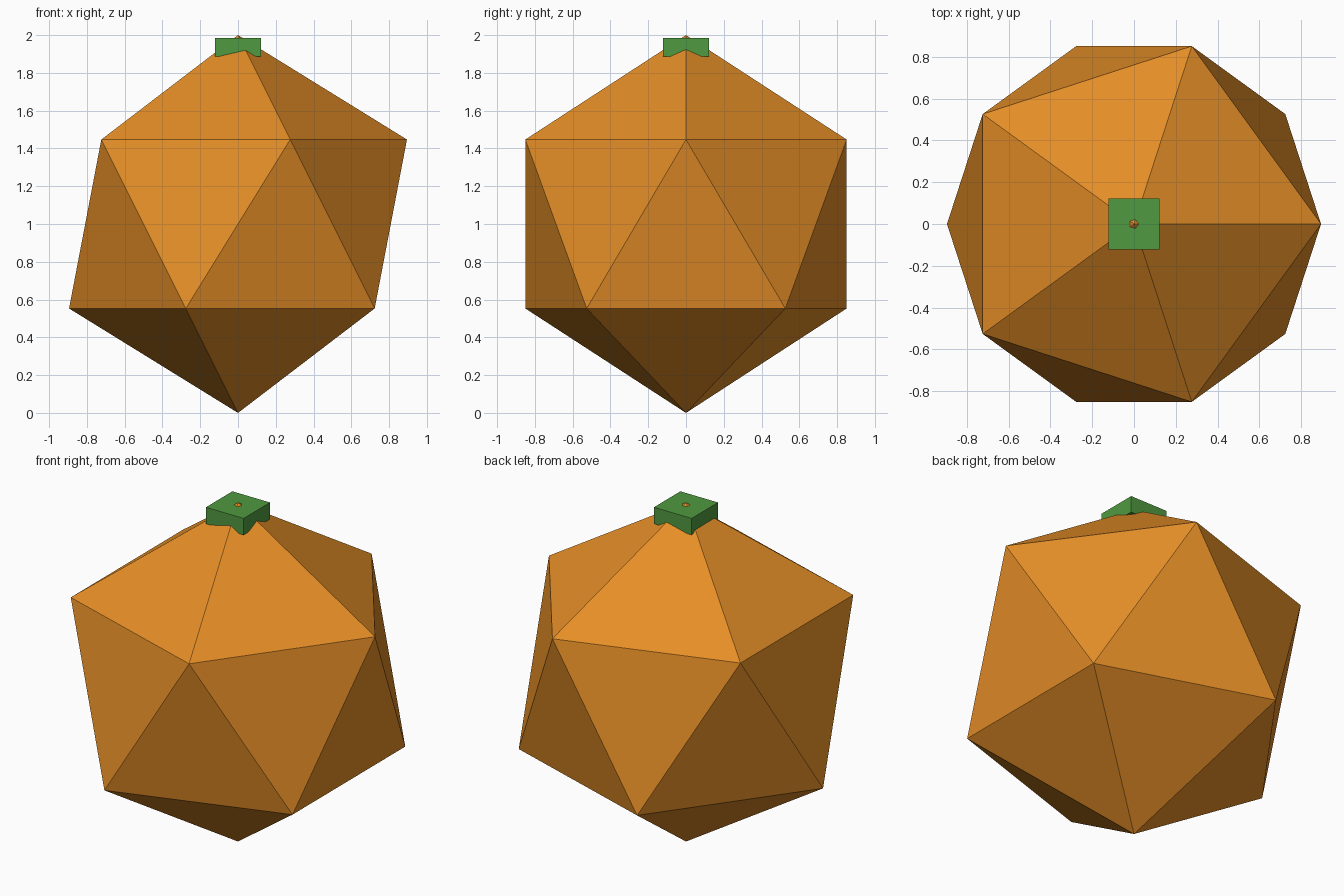
import bpy

default = bpy.data.objects.get("Cube")
if default:
    bpy.data.objects.remove(default, do_unlink=True)


def make_material(name, rgb):
    mat = bpy.data.materials.new(name)
    mat.use_nodes = True
    color = (*rgb, 1.0)
    mat.diffuse_color = color
    mat.node_tree.nodes["Principled BSDF"].inputs["Base Color"].default_value = color
    return mat


def finish(name, mat):
    obj = bpy.context.object
    obj.name = obj.data.name = name
    obj.data.materials.append(mat)
    bpy.ops.object.shade_flat()
    return obj


orange = make_material("orange", (0.78, 0.27, 0.02))
green = make_material("leaf green", (0.08, 0.32, 0.052))

# Faceted fruit body, standing on its lowest point
bpy.ops.mesh.primitive_ico_sphere_add(subdivisions=1, radius=1, location=(0, 0, 1))
finish("fruit_body", orange)

# Square stem cap, with the tip of the body just poking through
bpy.ops.mesh.primitive_cube_add(size=1, location=(0, 0, 1.937))
cap = finish("stem_cap", green)
cap.scale = (0.246, 0.246, 0.098)
